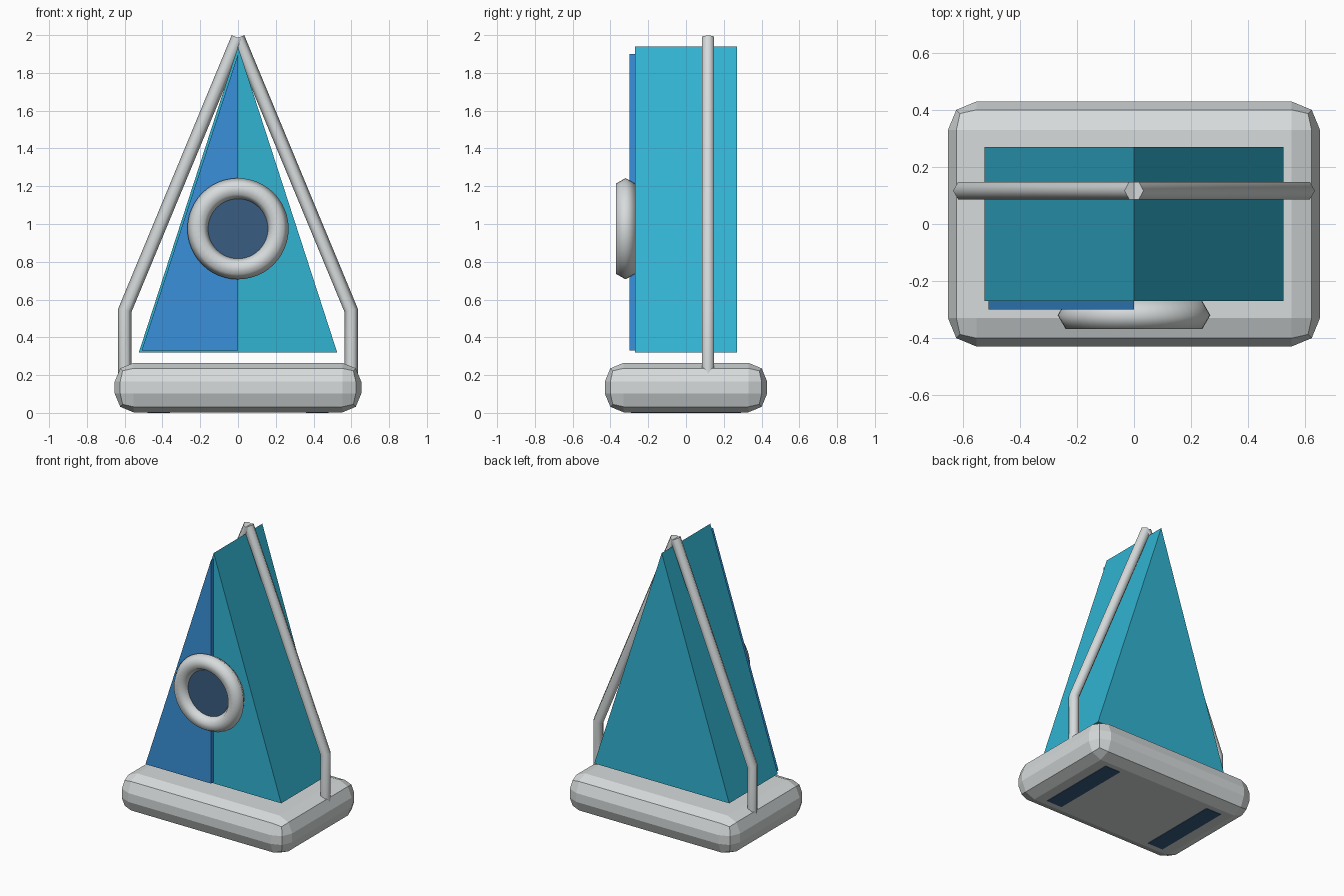
import bpy, bmesh, math
from mathutils import Vector, Matrix

if "Cube" in bpy.data.objects:
    bpy.data.objects.remove(bpy.data.objects["Cube"])


def material(name, rgb):
    m = bpy.data.materials.new(name)
    m.diffuse_color = (*rgb, 1)
    m.use_nodes = True
    m.node_tree.nodes["Principled BSDF"].inputs["Base Color"].default_value = m.diffuse_color
    return m


GREY = material("light grey", (0.68, 0.71, 0.71))
TEAL = material("teal", (0.032, 0.456, 0.651))
BLUE = material("blue", (0.041, 0.28, 0.70))
NAVY = material("navy", (0.04, 0.108, 0.22))


def add_object(name, bm, mat, smooth=None):
    bmesh.ops.recalc_face_normals(bm, faces=bm.faces)
    me = bpy.data.meshes.new(name)
    bm.to_mesh(me)
    bm.free()
    me.materials.append(mat)
    ob = bpy.data.objects.new(name, me)
    bpy.context.collection.objects.link(ob)
    if smooth:
        bpy.ops.object.select_all(action='DESELECT')
        ob.select_set(True)
        bpy.context.view_layer.objects.active = ob
        bpy.ops.object.shade_smooth_by_angle(angle=math.radians(smooth))
    return ob


def box(name, centre, size, mat, bevel=0):
    bm = bmesh.new()
    bmesh.ops.create_cube(bm, size=1, matrix=Matrix.Translation(centre)
                          @ Matrix.Diagonal((*size, 1)))
    if bevel:
        bmesh.ops.bevel(bm, geom=bm.edges[:], offset=bevel, segments=2,
                        profile=0.5, affect='EDGES')
    return add_object(name, bm, mat)


def prism(name, profile, y0, y1, mat):
    """Extrude an x,z outline from y0 to y1."""
    bm = bmesh.new()
    face = bm.faces.new([bm.verts.new((x, y0, z)) for x, z in profile])
    ext = bmesh.ops.extrude_face_region(bm, geom=[face])["geom"]
    verts = [v for v in ext if isinstance(v, bmesh.types.BMVert)]
    bmesh.ops.translate(bm, verts=verts, vec=(0, y1 - y0, 0))
    # keep the starting cap so that the prism is closed
    if not face.is_valid:
        bmesh.ops.holes_fill(bm, edges=bm.edges[:])
    return add_object(name, bm, mat)


def skin(bm, rings, closed):
    """Join successive vertex rings with quads."""
    count = len(rings) if closed else len(rings) - 1
    for i in range(count):
        a, b = rings[i], rings[(i + 1) % len(rings)]
        for j in range(len(a)):
            k = (j + 1) % len(a)
            bm.faces.new((a[j], a[k], b[k], b[j]))


def rod(name, path, y, radius, mat, sides=6):
    """Mitred tube following an x,z path."""
    bm = bmesh.new()
    pts = [Vector(p) for p in path]
    dirs = [(b - a).normalized() for a, b in zip(pts, pts[1:])]
    rings = []
    for i, p in enumerate(pts):
        before, after = dirs[max(i - 1, 0)], dirs[min(i, len(dirs) - 1)]
        t = (before + after).normalized()
        n = Vector((t.y, -t.x)) / t.dot(before)
        ring = []
        for j in range(sides):
            a = math.tau * j / sides
            q = p + n * radius * math.cos(a)
            ring.append(bm.verts.new((q.x, y + radius * math.sin(a), q.y)))
        rings.append(ring)
    skin(bm, rings, False)
    bm.faces.new(rings[0])
    bm.faces.new(rings[-1])
    return add_object(name, bm, mat, 61)


def ring(name, centre, major, minor, mat, steps=48, sides=6):
    """Torus facing along y."""
    bm = bmesh.new()
    cx, cy, cz = centre
    rings = []
    for i in range(steps):
        u = math.tau * i / steps
        loop = []
        for j in range(sides):
            v = math.tau * j / sides
            r = major + minor * math.cos(v)
            loop.append(bm.verts.new((cx + r * math.cos(u),
                                      cy + minor * math.sin(v),
                                      cz + r * math.sin(u))))
        rings.append(loop)
    skin(bm, rings, True)
    return add_object(name, bm, mat, 75)


# Rounded base with two strips underneath
box("base", (0, 0, 0.134), (1.306, 0.86, 0.262), GREY, 0.1)
for side, label in ((-1, "left"), (1, "right")):
    box(label + "_foot_strip", (side * 0.42, 0, 0.004), (0.12, 0.58, 0.008), NAVY)

# Triangular body and the raised panel on its front left half
prism("body", [(-0.525, 0.32), (0.525, 0.32), (0, 1.94)], -0.27, 0.27, TEAL)
prism("front_panel", [(-0.51, 0.33), (0, 0.33), (0, 1.90)], -0.30, -0.268, BLUE)

# Round window
ring("window_ring", (0, -0.32, 0.975), 0.211, 0.057, GREY)
bm = bmesh.new()
bmesh.ops.create_cone(bm, cap_ends=True, segments=48, radius1=0.172,
                      radius2=0.172, depth=0.06,
                      matrix=Matrix.Translation((0, -0.298, 0.975))
                      @ Matrix.Rotation(math.pi / 2, 4, 'X'))
add_object("window_pane", bm, NAVY, 30)

# Bent rods leaning together over the body
for side, label in ((-1, "left"), (1, "right")):
    rod(label + "_rod", [(side * 0.599, 0.18), (side * 0.599, 0.543), (0, 1.986)],
        0.117, 0.036, GREY)
